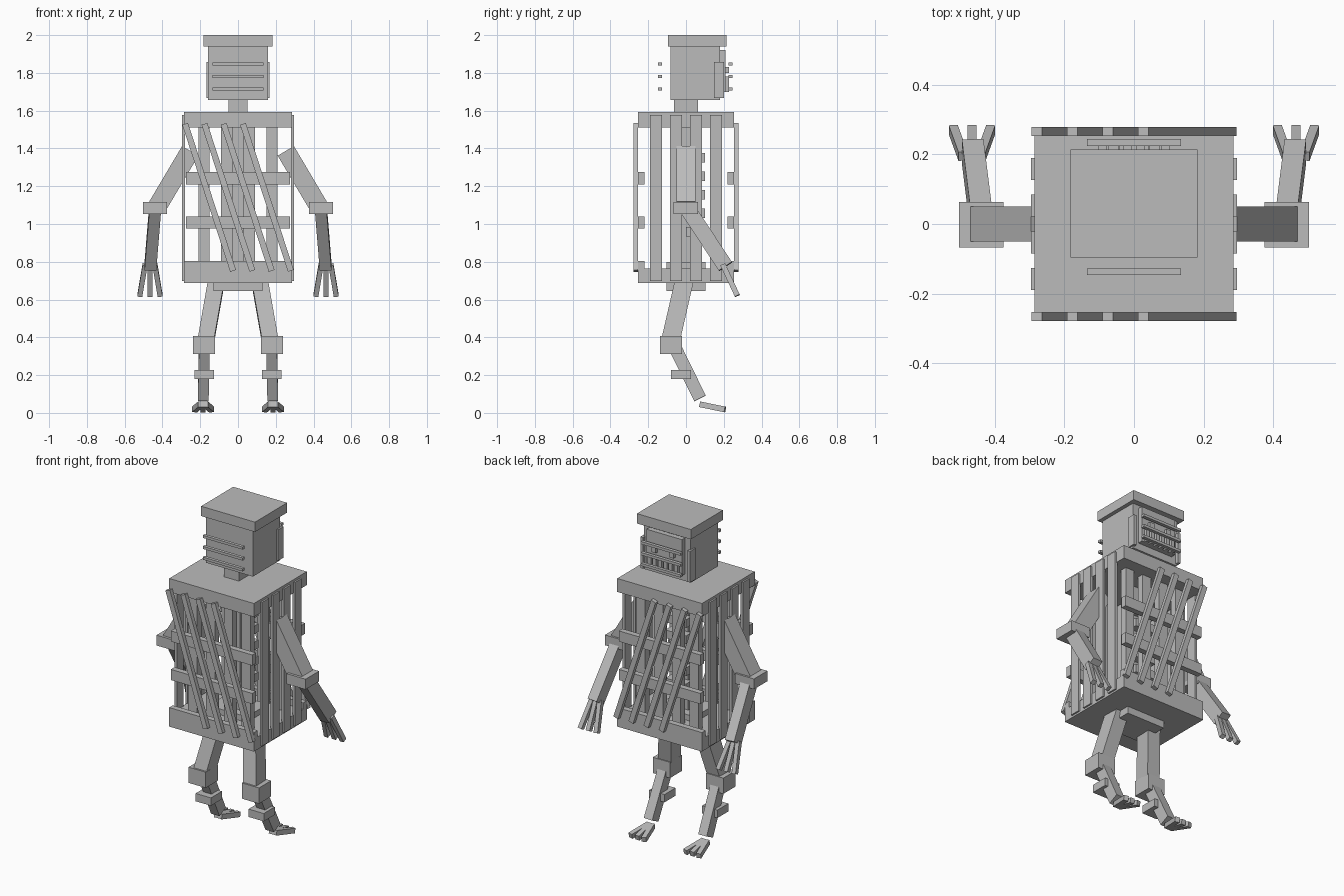
import bpy, bmesh
from mathutils import Vector, Matrix

if "Cube" in bpy.data.objects:
    bpy.data.objects.remove(bpy.data.objects["Cube"])

grey = bpy.data.materials.new("plain_grey")
grey.use_nodes = True
COLOUR = (0.5, 0.5, 0.5, 1)
grey.diffuse_color = COLOUR
grey.node_tree.nodes["Principled BSDF"].inputs["Base Color"].default_value = COLOUR


def add_block(name, matrix):
    mesh = bpy.data.meshes.new(name)
    bm = bmesh.new()
    bmesh.ops.create_cube(bm, size=1, matrix=matrix)
    bm.to_mesh(mesh)
    bm.free()
    mesh.materials.append(grey)
    obj = bpy.data.objects.new(name, mesh)
    bpy.context.collection.objects.link(obj)
    return obj


def box(name, x, y, z):
    """Upright block from (low, high) spans."""
    spans = (x, y, z)
    centre = Vector([(a + b) / 2 for a, b in spans])
    size = [abs(b - a) for a, b in spans]
    return add_block(name, Matrix.Translation(centre) @ Matrix.Diagonal((*size, 1)))


def beam(name, start, end, width, depth):
    """Square-ended beam between two points, width kept along x."""
    a, b = Vector(start), Vector(end)
    along = (b - a).normalized()
    across = (Vector((1, 0, 0)) - along * along.x).normalized()
    out = along.cross(across)
    turn = Matrix((across, out, along)).transposed().to_4x4()
    size = Matrix.Diagonal((width, depth, (b - a).length, 1))
    return add_block(name, Matrix.Translation((a + b) / 2) @ turn @ size)


def sym(half):
    return (-half, half)


# Head
box("head_cap", sym(.182), (-.096, .214), (1.94, 2))
box("head", sym(.158), (-.082, .18), (1.656, 1.94))
box("neck", sym(.05), sym(.063), (1.58, 1.66))
box("face_plate", sym(.12), (.175, .21), (1.70, 1.92))
for z in (1.714, 1.78, 1.847):
    box("front_head_bar", sym(.135), (-.147, -.128), (z - .008, z + .008))
    box("face_bar", sym(.135), (.225, .245), (z - .008, z + .008))
for i in range(6):
    x = (i - 2.5) * .036
    box("tooth", (x - .012, x + .012), (.205, .228), (1.70, 1.78))

# Cage end boxes
box("cage_top", sym(.286), sym(.255), (1.51, 1.592))
box("cage_bottom", sym(.286), sym(.255), (.688, .765))

# Front and back of the cage: rails, inner planks and leaning slats
for s in (-1, 1):
    for low, high in ((.74, .804), (1.21, 1.275), (.975, 1.04)):
        half = .286 if low < .8 else .275
        box("cage_rail", sym(half), (s * .22, s * .255), (low, high))
    for x in (-.18, -.06, .06, .18):
        box("inner_plank", (x - .03, x + .03), (s * .14, s * .18), (.75, 1.52))
    for x in (-.153, -.051, .051, .153):
        beam("leaning_slat", (x + .127, s * .266, .752), (x - .127, s * .266, 1.53),
             .032, .026)

# Spine and pelvis
box("spine", sym(.05), sym(.05), (.75, 1.52))
for i in range(5):
    z = 1.35 - i * .098
    box("vertebra", sym(.07), (0, .1), (z - .025, z + .025))
box("pelvis", sym(.13), sym(.102), (.645, .8))

# Mirrored parts
for s in (-1, 1):
    box("ear", (s * .15, s * .168), (.148, .2), (1.667, 1.857))
    box("eye", (s * .045, s * .075), (.205, .228), (1.8, 1.83))
    for y in (-.158, -.053, .053, .158):
        box("side_slat", (s * .28, s * .296), (y - .032, y + .032), (.699, 1.577))

    # Arm
    beam("upper_arm", (s * .253, 0, 1.387), (s * .427, 0, 1.093), .1, .102)
    box("elbow", (s * .376, s * .503), (-.067, .063), (1.053, 1.116))
    beam("forearm", (s * .439, .008, 1.08), (s * .464, .209, .775), .062, .083)
    for f in (-1, 0, 1):
        beam("finger", (s * .466 + f * .026, .195, .785),
             (s * .466 + f * .054, .272, .62), .026, .028)

    # Leg
    beam("thigh", (s * .107, 0, .74), (s * .174, -.087, .36), .086, .098)
    box("knee", (s * .122, s * .238), (-.137, -.02), (.312, .408))
    beam("shin", (s * .178, -.065, .36), (s * .184, .074, .077), .057, .068)
    box("ankle_band", (s * .127, s * .23), (-.08, .026), (.18, .228))
    for f in (-1, 0, 1):
        beam("toe", (s * .185 + f * .012, .075, .045),
             (s * .185 + f * .045, .207, .018), .028, .03)
